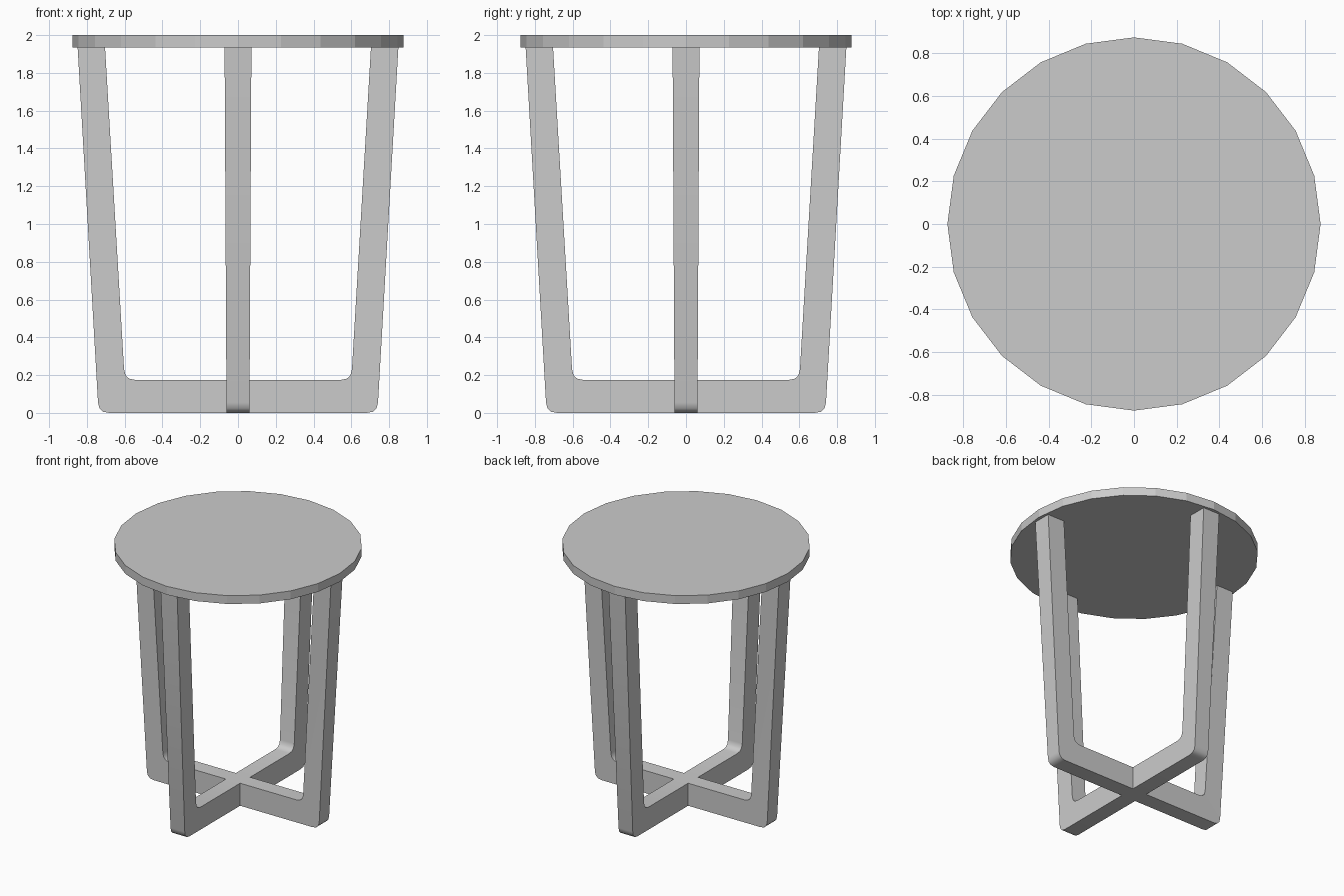
import bpy, bmesh, math
from mathutils import Vector, Matrix

if "Cube" in bpy.data.objects:
    bpy.data.objects.remove(bpy.data.objects["Cube"])

TOP_Z = 1.935      # underside of the table top
BAR_W = 0.061      # half width of the floor cross
LEG_W = 0.071      # half width of a leg where it meets the top


def finish(bm, name):
    bmesh.ops.recalc_face_normals(bm, faces=bm.faces)
    mesh = bpy.data.meshes.new(name)
    bm.to_mesh(mesh)
    bm.free()
    obj = bpy.data.objects.new(name, mesh)
    bpy.context.collection.objects.link(obj)
    return obj


def rounded_path(start, corner, end, radius=0.055, steps=3):
    """Two straight runs joined by a small rounded corner."""
    a, c, b = Vector(start), Vector(corner), Vector(end)
    p = c + (a - c).normalized() * radius
    q = c + (b - c).normalized() * radius
    pts = [a]
    for i in range(steps + 1):
        t = i / steps
        w = 2 * (1 - t) * t
        pts.append((p * (1 - t) ** 2 + c * w + q * t ** 2).copy())
    return pts + [b]


# Round table top with 24 sides
bm = bmesh.new()
bmesh.ops.create_cone(bm, cap_ends=True, segments=24, radius1=0.875, radius2=0.875,
                      depth=2 - TOP_Z, matrix=Matrix.Translation((0, 0, (2 + TOP_Z) / 2)))
finish(bm, "table_top")

# Base: four L-shaped arms round a square hub, welded into one mesh
outer = rounded_path((BAR_W, 0), (0.738, 0), (0.849, TOP_Z))
inner = rounded_path((BAR_W, 0.175), (0.600, 0.175), (0.704, TOP_Z))

bm = bmesh.new()
for k in range(4):
    rot = Matrix.Rotation(k * math.pi / 2, 3, 'Z')
    rings = []
    for o, n in zip(outer, inner):
        ring = []
        for p, side in ((o, -1), (o, 1), (n, 1), (n, -1)):
            rise = max(0, p.y - 0.175) / (TOP_Z - 0.175)
            w = BAR_W + (LEG_W - BAR_W) * rise
            ring.append(bm.verts.new(rot @ Vector((p.x, side * w, p.y))))
        rings.append(ring)
    for r, s in zip(rings, rings[1:]):
        for i in range(4):
            j = (i + 1) % 4
            bm.faces.new((r[i], r[j], s[j], s[i]))
    bm.faces.new(rings[-1])

# Hub faces closing the middle of the cross
for z in (0, 0.175):
    bm.faces.new([bm.verts.new((x * BAR_W, y * BAR_W, z))
                  for x, y in ((-1, -1), (1, -1), (1, 1), (-1, 1))])
bmesh.ops.remove_doubles(bm, verts=bm.verts, dist=0.0005)
base = finish(bm, "crossed_leg_base")

# Smooth the rounded corners only
bpy.context.view_layer.objects.active = base
base.select_set(True)
bpy.ops.object.shade_smooth_by_angle(angle=math.radians(40))
